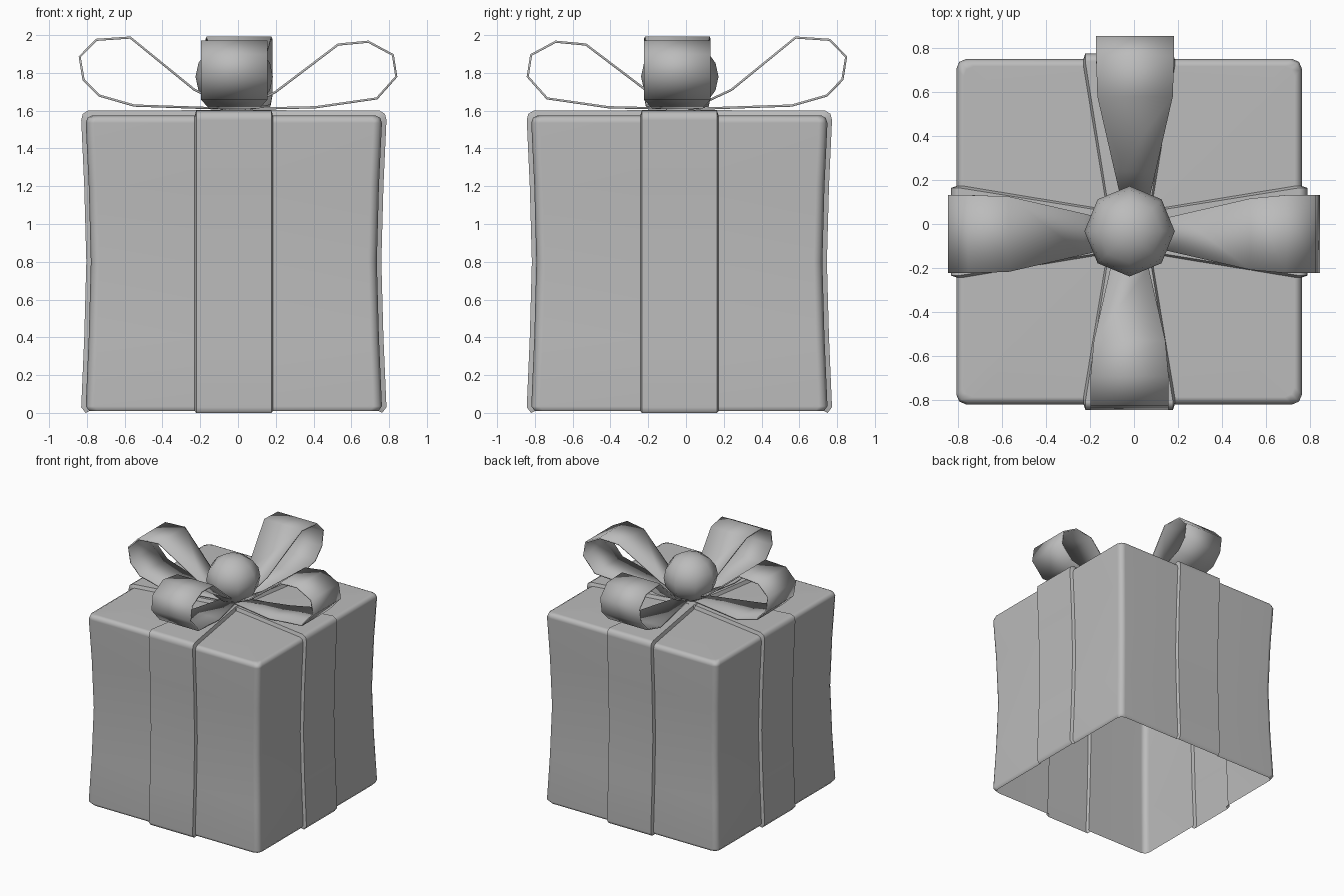
import bpy, bmesh, math
from mathutils import Matrix, Vector

if "Cube" in bpy.data.objects:
    bpy.data.objects.remove(bpy.data.objects["Cube"])

grey = bpy.data.materials.new("plain_grey")
grey.use_nodes = True
COLOR = (0.5, 0.5, 0.5, 1)
grey.diffuse_color = COLOR
grey.node_tree.nodes["Principled BSDF"].inputs["Base Color"].default_value = COLOR

CENTRE = Vector((-0.022, -0.035, 0))
HALF_BAND = 0.207
KNOT_HALF = 0.1
CORNER = 0.045


def finish(name, bm, angle=50):
    """Turn a bmesh into a shaded object."""
    bmesh.ops.remove_doubles(bm, verts=bm.verts[:], dist=0.0005)
    mesh = bpy.data.meshes.new(name)
    bm.to_mesh(mesh)
    bm.free()
    mesh.materials.append(grey)
    obj = bpy.data.objects.new(name, mesh)
    bpy.context.collection.objects.link(obj)
    bpy.ops.object.select_all(action='DESELECT')
    obj.select_set(True)
    bpy.context.view_layer.objects.active = obj
    bpy.ops.object.shade_smooth_by_angle(angle=math.radians(angle))
    return obj


def loft(bm, rows, matrix):
    """Skin rows of points, returning the last row of vertices."""
    grid = [[bm.verts.new(matrix @ Vector(p)) for p in row] for row in rows]
    for low, high in zip(grid, grid[1:]):
        for j in range(len(low) - 1):
            bm.faces.new((low[j], low[j + 1], high[j + 1], high[j]))
    return grid[-1]


def quarter(i):
    return Matrix.Translation(CENTRE) @ Matrix.Rotation(i * math.pi / 2, 4, 'Z')


# Wall outlines (distance from centre, height): pinched waist, open bottom
wall = [(0.765, 0.01), (0.784, 0.035), (0.768, 0.4), (0.757, 0.8),
        (0.768, 1.2), (0.784, 1.535), (0.775, 1.562), (0.75, 1.575)]
band = [(0.785, 0.0), (0.808, 0.03), (0.792, 0.4), (0.781, 0.8),
        (0.792, 1.2), (0.808, 1.55), (0.8, 1.583), (0.772, 1.6)]

# Wrapped box: four corner panels that leave channels for the ribbon
bm = bmesh.new()
for i in range(4):
    rows = []
    for r, z in wall:
        mid = r - CORNER * 0.3
        rows.append([(HALF_BAND, -r, z), (r - CORNER, -r, z), (mid, -mid, z),
                     (r, CORNER - r, z), (r, -HALF_BAND, z)])
    rim = loft(bm, rows, quarter(i))
    inner = bm.verts.new(quarter(i) @ Vector((KNOT_HALF, -KNOT_HALF, wall[-1][1])))
    bm.faces.new(rim + [inner])
box = finish("wrapped_box", bm)
box.modifiers.new("even_shading", 'WEIGHTED_NORMAL').keep_sharp = True

# Raised ribbon bands running up each side and tapering towards the knot
bm = bmesh.new()
LIP = 0.008
for i in range(4):
    rows = []
    stations = [(b, w, HALF_BAND) for b, w in zip(band, wall)]
    stations.append(((KNOT_HALF, 1.603), (KNOT_HALF, 1.575), KNOT_HALF))
    for (r, z), (base_r, base_z), h in stations:
        rows.append([(-h, -base_r, base_z), (-h + LIP, -r, z),
                     (h - LIP, -r, z), (h, -base_r, base_z)])
    loft(bm, rows, quarter(i))
corners = [quarter(i) @ Vector((KNOT_HALF - LIP, -KNOT_HALF, 1.603)) for i in range(4)]
bm.faces.new([bm.verts.new(c) for c in corners])
ribbon = finish("ribbon_bands", bm)
ribbon.modifiers.new("even_shading", 'WEIGHTED_NORMAL').keep_sharp = True

# Bow loops: one tall and one low outline, each used twice
tall_loop = [(0.08, 1.64), (0.23, 1.71), (0.57, 1.987), (0.75, 1.975), (0.838, 1.885),
             (0.818, 1.765), (0.735, 1.68), (0.55, 1.627), (0.04, 1.61)]
low_loop = [(0.08, 1.64), (0.2, 1.70), (0.53, 1.95), (0.69, 1.965), (0.82, 1.895),
            (0.838, 1.78), (0.735, 1.665), (0.41, 1.618), (0.04, 1.61)]


def bow_loop(name, outline, turn, offset):
    bm = bmesh.new()
    place = Matrix.Translation(offset) @ Matrix.Rotation(turn * math.pi / 2, 4, 'Z')
    rows = []
    for r, z in reversed(outline):
        h = min(0.177, 0.04 + 0.23 * r)
        rows.append([(-h, -r, z), (h, -r, z)])
    loft(bm, rows, place)
    obj = finish(name, bm, 40)
    solid = obj.modifiers.new("thickness", 'SOLIDIFY')
    solid.thickness = 0.012
    solid.offset = 0


bow_loop("bow_loop_front", low_loop, 0, (-0.02, 0, 0))
bow_loop("bow_loop_left", low_loop, 1, (0, -0.046, 0))
bow_loop("bow_loop_back", tall_loop, 2, (0.005, 0.01, 0))
bow_loop("bow_loop_right", tall_loop, 3, (0, -0.046, 0))

# Round knot in the middle of the bow
bm = bmesh.new()
bmesh.ops.create_uvsphere(
    bm, u_segments=8, v_segments=8, radius=0.205,
    matrix=Matrix.Translation((-0.02, -0.033, 1.78)) @ Matrix.Diagonal((1, 1, 0.92, 1)))
finish("bow_knot", bm, 60)
